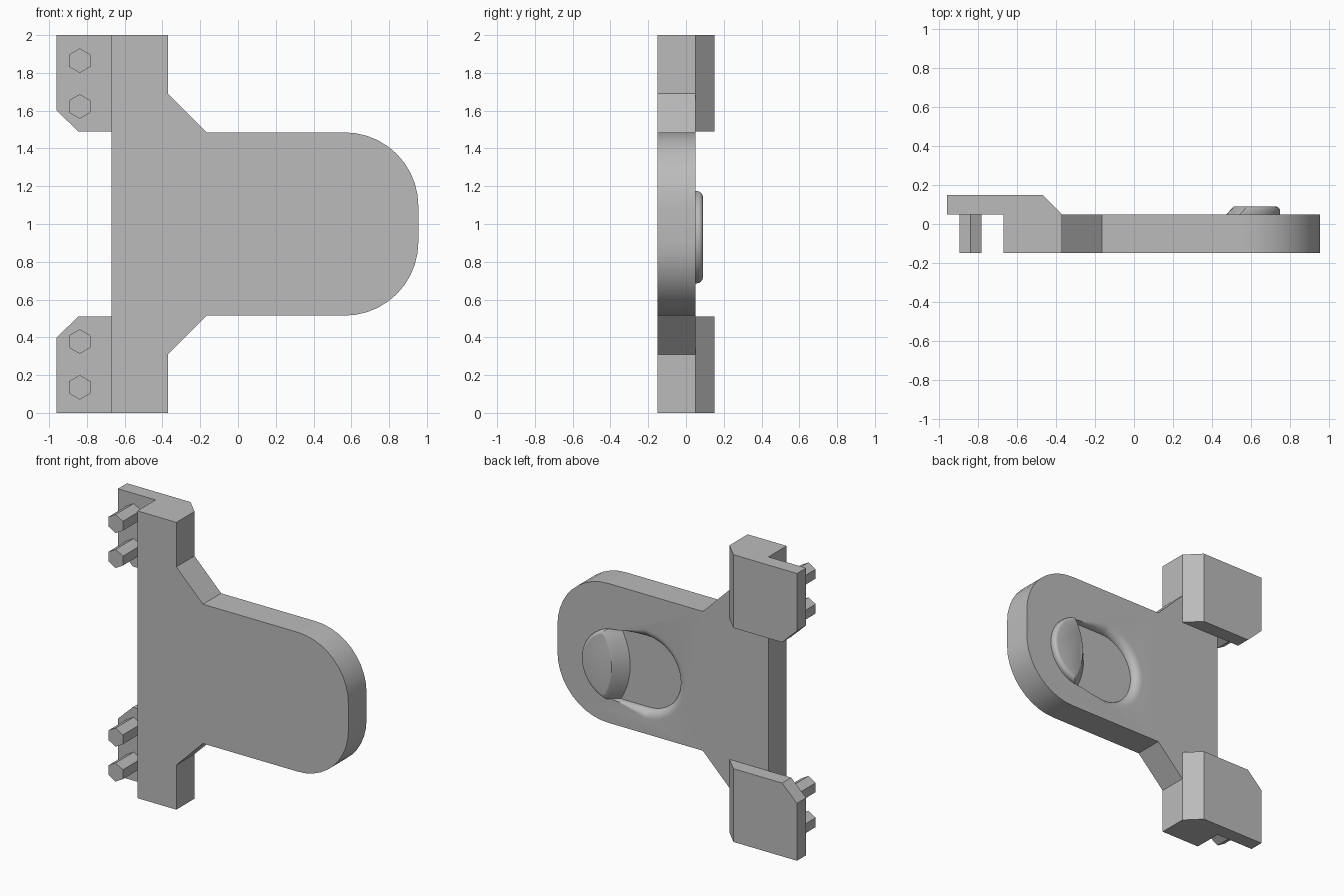
import bpy, bmesh, math

cube = bpy.data.objects.get("Cube")
if cube:
    bpy.data.objects.remove(cube, do_unlink=True)

# Single grey material
grey = bpy.data.materials.new("plain_grey")
grey.use_nodes = True
colour = (0.5, 0.5, 0.5, 1)
grey.diffuse_color = colour
grey.node_tree.nodes["Principled BSDF"].inputs["Base Color"].default_value = colour


def loft(name, levels):
    """Closed solid through (y, [(x, z), ...]) sections of equal point count."""
    bm = bmesh.new()
    rings = [[bm.verts.new((x, y, z)) for x, z in pts] for y, pts in levels]
    n = len(rings[0])
    for a, b in zip(rings, rings[1:]):
        for i in range(n):
            j = (i + 1) % n
            bm.faces.new((a[i], a[j], b[j], b[i]))
    bm.faces.new(rings[0])
    bm.faces.new(rings[-1])
    bmesh.ops.recalc_face_normals(bm, faces=bm.faces)
    mesh = bpy.data.meshes.new(name)
    bm.to_mesh(mesh)
    bm.free()
    mesh.materials.append(grey)
    ob = bpy.data.objects.new(name, mesh)
    bpy.context.collection.objects.link(ob)
    return ob


def arc(cx, cz, r, start, end, steps):
    angles = [math.radians(start + (end - start) * i / steps) for i in range(steps + 1)]
    return [(cx + r * math.cos(a), cz + r * math.sin(a)) for a in angles]


def smooth(ob):
    bpy.ops.object.select_all(action="DESELECT")
    ob.select_set(True)
    bpy.context.view_layer.objects.active = ob
    bpy.ops.object.shade_smooth_by_angle(angle=math.radians(32))


FRONT, BACK, TOP = -0.15, 0.05, 0.15

# Main plate: tall hinge bar flaring into a rounded tongue
lower = [(-0.67, 0), (-0.37, 0), (-0.37, 0.31), (-0.165, 0.515)]
lower += arc(0.565, 0.905, 0.39, -90, 0, 10)
outline = lower + [(x, 2 - z) for x, z in reversed(lower)]
plate = loft("main_plate", [(FRONT, outline), (BACK, outline)])

# Thumb recess: a slot shape with a rounded rim that fades out at the grip
CZ, R, FLOOR, RIM = 0.93, 0.25, 0.0, 0.06


def slot(offset):
    base = arc(0.48, CZ, 1, -90, 90, 16) + arc(0.28, CZ, 1, 90, 270, 24)
    pts = []
    for i, (x, z) in enumerate(base):
        cx = 0.48 if i <= 16 else 0.28
        r = R + (offset if cx < 0.4 else 0)
        pts.append((cx + (x - cx) * r, CZ + (z - CZ) * r))
    return pts


levels = []
for i in range(9):
    t = math.sin(math.pi / 2 * i / 8)
    levels.append((FLOOR + (BACK - FLOOR) * t, slot(RIM * (1 - math.sqrt(max(0, 1 - t * t))))))
levels.append((BACK + 0.03, slot(RIM + 0.01)))
cutter = loft("recess_cutter", levels)
cutter.hide_render = True
cut = plate.modifiers.new("recess", "BOOLEAN")
cut.object = cutter
cut.operation = "DIFFERENCE"
cut.solver = "EXACT"
bpy.context.view_layer.objects.active = plate
bpy.ops.object.modifier_apply(modifier="recess")
bpy.data.objects.remove(cutter, do_unlink=True)
smooth(plate)


# Thumb grip: half disc with a sloped, bowed face and a rounded top edge
def grip_section(y, inset):
    r = R - inset
    middle = 0.43 + 0.9 * (y - FLOOR)
    face = []
    for i in range(13):
        s = 1 - i / 6
        face.append((middle + 0.07 * s * s, CZ + r * s))
    start = math.degrees(math.acos(min(1, max(0, middle + 0.07 - 0.5) / r)))
    face[0] = (face[0][0], CZ + r * math.sin(math.radians(start)))
    face[-1] = (face[0][0], CZ - r * math.sin(math.radians(start)))
    return arc(0.5, CZ, r, -start + 2, start - 2, 24) + face


EDGE, GRIP_TOP = 0.025, 0.09
levels = [(y, grip_section(y, 0)) for y in (FLOOR - 0.01, BACK)]
for i in range(7):
    a = math.pi / 2 * i / 6
    y = GRIP_TOP - EDGE + EDGE * math.sin(a)
    levels.append((y, grip_section(y, EDGE * (1 - math.cos(a)))))
smooth(loft("thumb_grip", levels))


# Mounting flanges with hexagonal pins, mirrored top and bottom
def flange_section(right, flip):
    pts = [(-0.96, 0), (right, 0), (right, 0.51), (-0.845, 0.51), (-0.96, 0.4)]
    return [(x, 2 - z if flip else z) for x, z in pts]


for flip, label in ((False, "lower"), (True, "upper")):
    loft(label + "_flange", [(BACK, flange_section(-0.37, flip)),
                             (TOP, flange_section(-0.47, flip))])
    for n, z in enumerate((0.135, 0.378), 1):
        hexagon = arc(-0.838, 2 - z if flip else z, 0.065, 30, 330, 5)
        loft(f"{label}_pin_{n}", [(FRONT, hexagon), (BACK + 0.01, hexagon)])
